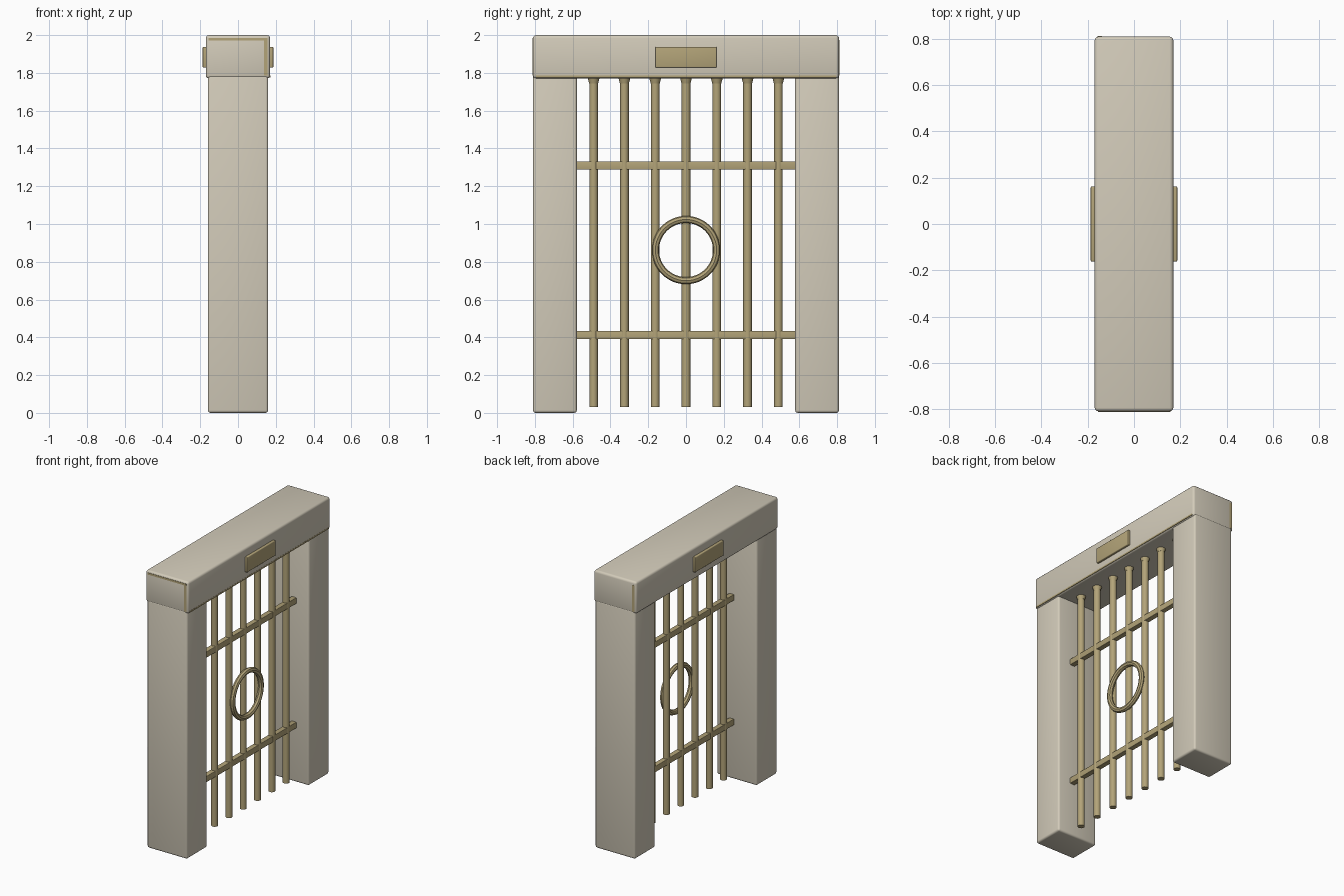
import bpy
import math

cube = bpy.data.objects.get("Cube")
if cube:
    bpy.data.objects.remove(cube, do_unlink=True)


def material(name, rgb):
    mat = bpy.data.materials.new(name)
    mat.use_nodes = True
    colour = (*rgb, 1)
    mat.diffuse_color = colour
    mat.node_tree.nodes["Principled BSDF"].inputs["Base Color"].default_value = colour
    return mat


STONE = material("cream stone", (0.65, 0.60, 0.49))
BRASS = material("dull brass", (0.45, 0.37, 0.19))


def finish(name, mat, smooth=True):
    ob = bpy.context.object
    ob.name = name
    ob.data.materials.append(mat)
    if smooth:
        bpy.ops.object.shade_smooth_by_angle(angle=math.radians(40))
    return ob


def box(name, mat, x, y, z, bevel=0.0):
    """Box from (low, high) ranges on each axis, with rounded edges."""
    ranges = (x, y, z)
    bpy.ops.mesh.primitive_cube_add(size=1, location=[(a + b) / 2 for a, b in ranges])
    ob = bpy.context.object
    ob.scale = [b - a for a, b in ranges]
    bpy.ops.object.transform_apply(location=False, rotation=False, scale=True)
    if bevel:
        mod = ob.modifiers.new("rounded edges", "BEVEL")
        mod.width = bevel
        mod.segments = 3
        bpy.ops.object.modifier_apply(modifier=mod.name)
    return finish(name, mat, smooth=bool(bevel))


def rod(name, y, radius, low, high, top_radius=None):
    bpy.ops.mesh.primitive_cone_add(
        vertices=16, radius1=radius, radius2=top_radius or radius,
        depth=high - low, location=(GRILLE_X, y, (low + high) / 2))
    return finish(name, BRASS)


GRILLE_X = 0.042
HALF_LENGTH = 0.81
LINTEL_X = 0.17

# Stone frame
for side, label in ((-1, "front"), (1, "back")):
    y = sorted((side * 0.578, side * HALF_LENGTH))
    box(label + "_pillar", STONE, (-0.16, 0.16), y, (0, 1.79), 0.014)
box("lintel", STONE, (-LINTEL_X, LINTEL_X), (-HALF_LENGTH, HALF_LENGTH), (1.77, 2), 0.016)

# Brass plaques on both long faces
for side, label in ((-1, "right"), (1, "left")):
    x = sorted((side * 0.16, side * 0.187))
    box(label + "_plaque", BRASS, x, (-0.162, 0.162), (1.828, 1.938), 0.005)

# Thin brass trim on the lintel
box("top_trim", BRASS, (-0.155, 0.155), (-0.812, -0.808), (1.972, 1.986))
for side, label in ((-1, "back"), (1, "front")):
    x = sorted((side * 0.138, side * 0.157))
    y = sorted((-side * 0.808, -side * 0.812))
    box(label + "_end_trim", BRASS, x, y, (1.785, 1.975))
box("lower_trim", BRASS, (0.167, 0.171), (-0.795, 0.795), (1.776, 1.787))

# Grille: upright bars with collars under the lintel
for i in range(-3, 4):
    y = i * 0.163
    rod(f"bar_{i + 4}", y, 0.023, 0.03, 1.775)
    rod(f"collar_{i + 4}", y, 0.024, 1.745, 1.775, 0.032)

# Cross rails
for label, z in (("lower", 0.412), ("upper", 1.31)):
    box(label + "_rail", BRASS, (GRILLE_X - 0.019, GRILLE_X + 0.019),
        (-0.59, 0.59), (z - 0.022, z + 0.022), 0.004)

# Ring fixed on the left face of the bars
bpy.ops.mesh.primitive_torus_add(
    major_radius=0.162, minor_radius=0.019, major_segments=48, minor_segments=8,
    location=(0.07, 0, 0.862), rotation=(0, math.pi / 2, 0))
finish("ring", BRASS)
